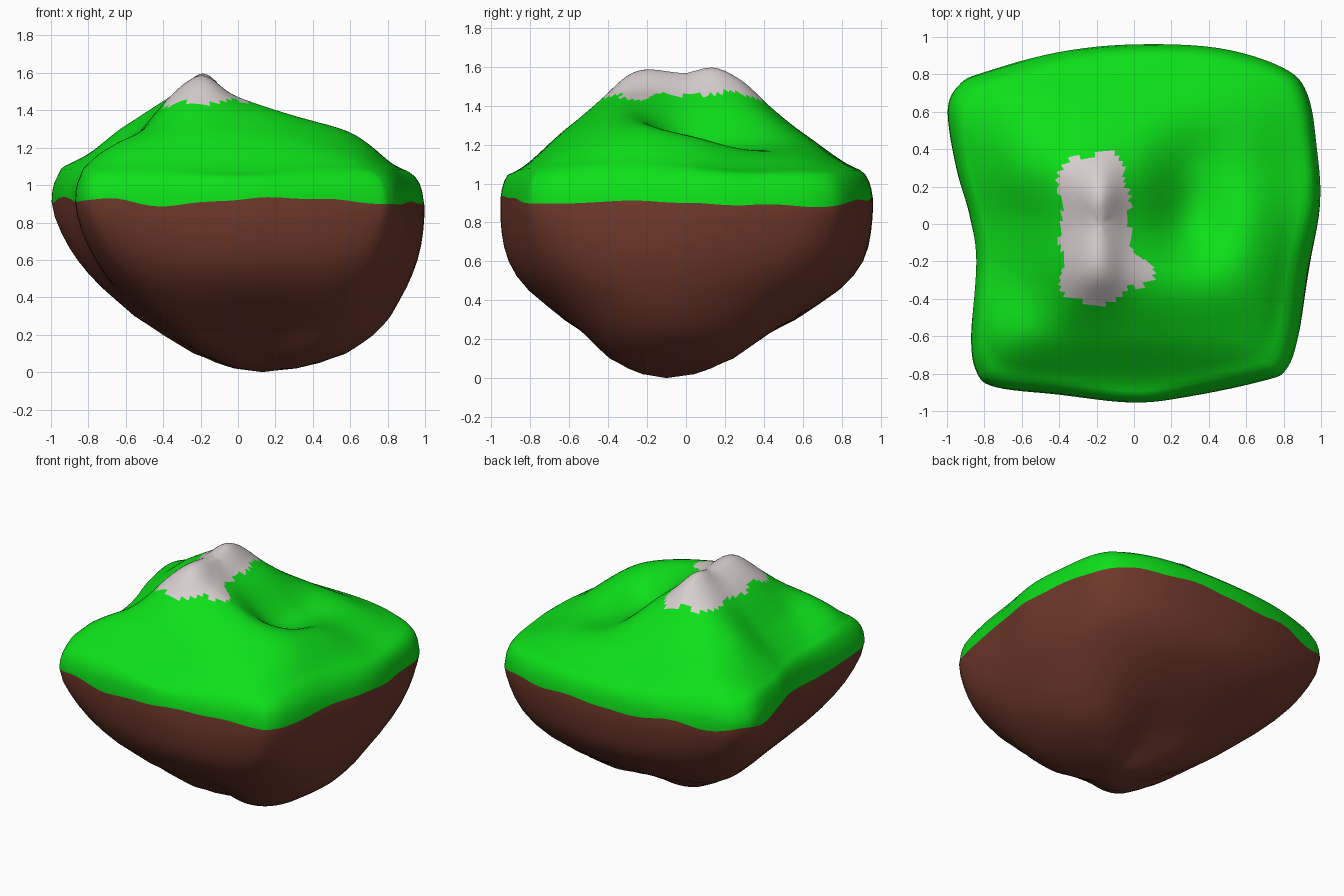
import bpy, bmesh, math
from mathutils import Vector, noise

if "Cube" in bpy.data.objects:
    bpy.data.objects.remove(bpy.data.objects["Cube"])

# island outline seen from above
RIM = [(-.995, .6), (-.935, .74), (-.8, .81), (-.4, .915), (0, .955), (.45, .935), (.79, .83), (.92, .69),
       (.97, .4), (.985, .1), (.92, -.25), (.87, -.6), (.81, -.77), (.7, -.83), (.3, -.915), (0, -.95),
       (-.4, -.91), (-.74, -.87), (-.84, -.79), (-.87, -.6), (-.845, -.2), (-.88, .05), (-.95, .3)]
# rock spread at each level, towards each side
LEVELS = [0, .02, .05, .1, .2, .3, .45, .6, .75, .91]
SIDES = {
    "right": [0, .22, .37, .54, .73, .83, .93, .99, 1.015, 1.01],
    "left":  [0, .13, .21, .31, .48, .62, .77, .88, .96, 1],
    "front": [0, .13, .2, .29, .46, .63, .87, .98, 1.01, 1.005],
    "back":  [0, .12, .18, .27, .46, .64, .87, .98, 1.005, 1.005]}
# ground heights every 0.3 units, rows from front to back
GROUND = [[1.03, 1.04, 1.05, 1.05, 1.05, 1.04, 1.01],
          [1.09, 1.24, 1.29, 1.29, 1.26, 1.18, 1.05],
          [1.04, 1.21, 1.50, 1.46, 1.37, 1.28, 1.08],
          [1.05, 1.23, 1.49, 1.43, 1.19, 1.25, 1.08],
          [1.10, 1.32, 1.47, 1.42, 1.19, 1.17, 1.06],
          [1.12, 1.23, 1.26, 1.25, 1.20, 1.14, 1.06],
          [1.04, 1.07, 1.07, 1.07, 1.07, 1.06, 1.03]]
TIP, SUMMIT = Vector((.13, -.1)), Vector((-.17, 0))
N, M = 138, 32


def cubic(a, b, c, d, t):
    return b + .5 * t * (c - a + t * (2*a - 5*b + 4*c - d + t * (3*(b - c) + d - a)))


def spline(row, u):
    i = max(0, min(len(row) - 2, int(u)))
    p = [row[max(0, min(len(row) - 1, i + k))] for k in (-1, 0, 1, 2)]
    return cubic(*p, u - i)


def clamp_index(v):
    return max(0, min(6, (v + .9) / .3))


def height(x, y):
    h = spline([spline(r, clamp_index(x)) for r in GROUND], clamp_index(y))
    along = math.exp(-(y / .36) ** 6)
    crest = math.exp(-((x + .18) / .11) ** 2)
    return h + along * crest * (.065 + .035 * math.exp(-((y - .13) / .1) ** 2))


def level_interp(row, z):
    for i in range(len(LEVELS) - 1):
        if z <= LEVELS[i + 1]:
            return spline(row, i + (z - LEVELS[i]) / (LEVELS[i + 1] - LEVELS[i]))
    return row[-1]


def rim_point(j):
    n = len(RIM)
    u = j / N * n
    i = int(u)
    p = [Vector(RIM[(i + k) % n]) for k in (-1, 0, 1, 2)]
    return cubic(*p, u - i)


def spread(d, z):
    wx = d.x ** 2 / d.length_squared
    sx = SIDES["right" if d.x > 0 else "left"]
    sy = SIDES["back" if d.y > 0 else "front"]
    corner = 4 * wx * (1 - wx) * .05 * math.exp(-((z - .12) / .1) ** 2)
    return wx * level_interp(sx, z) + (1 - wx) * level_interp(sy, z) + corner


def material(name, color):
    m = bpy.data.materials.new(name)
    m.diffuse_color = (*color, 1)
    m.use_nodes = True
    m.node_tree.nodes["Principled BSDF"].inputs["Base Color"].default_value = m.diffuse_color
    return m


bm = bmesh.new()
rim = [rim_point(j) for j in range(N)]
# rounder outline for the lower rock
soft = rim
for _ in range(2):
    soft = [sum((soft[(j + k) % N] for k in range(-10, 11)), Vector((0, 0))) / 21 for j in range(N)]
soft = [TIP + (p - TIP) * 1.035 for p in soft]
# wavy border between rock and grass
edge = [.905 + .05 * noise.noise(Vector((p.x * 3, p.y * 3, .5))) for p in rim]
rings, mats = [], []


def add_ring(points, mat):
    rings.append([bm.verts.new(p) for p in points])
    mats.append(mat)


# rock underside
low = [.008, .02, .035, .05, .075, .1, .15, .2, .25, .3, .375, .45, .525, .6, .675, .75, .83]
for z in low + [None]:
    pts = []
    for j, p in enumerate(rim):
        zz = edge[j] if z is None else z
        d = p.lerp(soft[j], max(0, min(1, (.88 - zz) / .45))) - TIP
        q = TIP + d * spread(d, zz)
        pts.append((q.x, q.y, zz))
    add_ring(pts, 0)

# rounded grass edge
for z, s in ((.97, .997), (1.01, .985), (1.045, .965)):
    add_ring([(*(SUMMIT + (p - SUMMIT) * s), z) for p in rim], 1)

# hills and ridge
for k in range(M):
    s = .94 * (1 - k / M)
    pts = []
    for p in rim:
        q = SUMMIT + (p - SUMMIT) * s
        h = max(1.05, height(q.x, q.y))
        blend = min(1, (.968 - s) / .12)
        pts.append((q.x, q.y, h * blend + (1 - blend) * min(h, 1.09)))
    add_ring(pts, 1)

for r in range(len(rings) - 1):
    a, b = rings[r], rings[r + 1]
    for j in range(N):
        k = (j + 1) % N
        f = bm.faces.new((a[j], a[k], b[k], b[j]))
        f.material_index = mats[r + 1]
tip = bm.verts.new((*TIP, 0))
top = bm.verts.new((*SUMMIT, height(*SUMMIT)))
for j in range(N):
    k = (j + 1) % N
    bm.faces.new((tip, rings[0][k], rings[0][j]))
    bm.faces.new((top, rings[-1][j], rings[-1][k])).material_index = 1

# soften the rock and the hills, keeping the grass border in place
for _ in range(2):
    bmesh.ops.smooth_vert(bm, verts=[v for ring in rings[21:] for v in ring],
                          factor=.5, use_axis_z=True)
    bmesh.ops.smooth_vert(bm, verts=[v for ring in rings[2:16] for v in ring],
                          factor=.5, use_axis_x=True, use_axis_y=True)

# snow cap on the highest ground
for f in bm.faces:
    c = f.calc_center_median()
    if c.z > 1.445 + .05 * noise.noise(c * 6):
        f.material_index = 2
bmesh.ops.recalc_face_normals(bm, faces=bm.faces)

me = bpy.data.meshes.new("floating_island")
bm.to_mesh(me)
bm.free()
for m in (material("rock", (.16, .04, .024)), material("grass", (.004, .74, .01)),
          material("snow", (.68, .61, .62))):
    me.materials.append(m)
me.shade_smooth()
island = bpy.data.objects.new("floating_island", me)
bpy.context.collection.objects.link(island)
